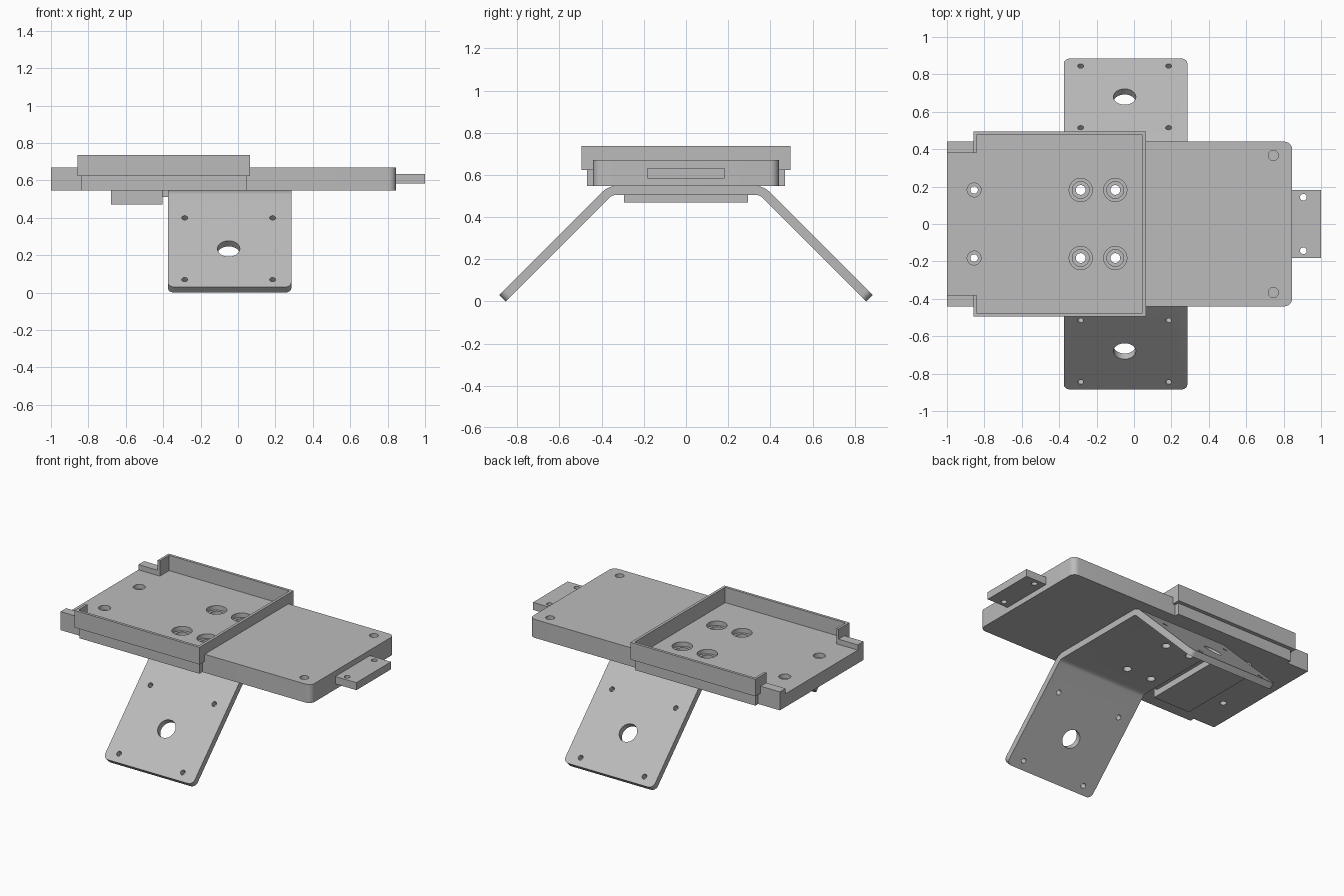
import bpy, bmesh, math
from mathutils import Matrix, Vector

cube = bpy.data.objects.get("Cube")
if cube:
    bpy.data.objects.remove(cube)

grey = bpy.data.materials.new("satin grey")
grey.use_nodes = True
COLOUR = (0.5, 0.5, 0.5, 1)
grey.diffuse_color = COLOUR
grey.node_tree.nodes["Principled BSDF"].inputs["Base Color"].default_value = COLOUR

BASE, TOP, FLOOR, RIM = 0.547, 0.67, 0.635, 0.737


def finish(name, bm):
    bmesh.ops.recalc_face_normals(bm, faces=bm.faces)
    mesh = bpy.data.meshes.new(name)
    bm.to_mesh(mesh)
    bm.free()
    mesh.materials.append(grey)
    obj = bpy.data.objects.new(name, mesh)
    bpy.context.collection.objects.link(obj)
    return obj


def box(name, x, y, z, rounded=None, radius=0.04):
    """Box from ranges; 'rounded' picks the vertical edges to round."""
    bm = bmesh.new()
    bmesh.ops.create_cube(bm, size=1)
    for v in bm.verts:
        v.co = [r[0] if c < 0 else r[1] for c, r in zip(v.co, (x, y, z))]
    if rounded:
        edges = [e for e in bm.edges
                 if abs(e.verts[0].co.z - e.verts[1].co.z) > 1e-4
                 and rounded(e.verts[0].co)]
        bmesh.ops.bevel(bm, geom=edges, offset=radius, segments=6,
                        profile=0.5, affect='EDGES')
    return finish(name, bm)


def drill(centre, radius, depth, axis=(0, 0, 1)):
    """Cylinder cutter centred on a point."""
    bm = bmesh.new()
    turn = Vector((0, 0, 1)).rotation_difference(Vector(axis)).to_matrix().to_4x4()
    bmesh.ops.create_cone(bm, cap_ends=True, segments=32, radius1=radius,
                          radius2=radius, depth=depth,
                          matrix=Matrix.Translation(centre) @ turn)
    return finish("cutter", bm)


def combine(target, tools, operation):
    """Apply booleans and discard the tools."""
    for tool in tools:
        mod = target.modifiers.new("bool", 'BOOLEAN')
        mod.operation, mod.solver, mod.object = operation, 'EXACT', tool
    graph = bpy.context.evaluated_depsgraph_get()
    mesh = bpy.data.meshes.new_from_object(target.evaluated_get(graph))
    target.modifiers.clear()
    target.data = mesh
    for tool in tools:
        bpy.data.objects.remove(tool)


# Main body: long slab, wider tray ledge and rim block
body = box("body", (-1, 0.845), (-0.44, 0.44), (BASE, TOP), lambda c: c.x > 0)
combine(body, [
    box("ledge", (-0.84, 0.045), (-0.47, 0.47), (BASE, 0.63)),
    box("rim", (-0.858, 0.063), (-0.495, 0.495), (0.623, RIM)),
], 'UNION')

# Tray pocket, open toward the narrow end between two corner tabs
cuts = [box("cutter", (-0.842, 0.045), (-0.477, 0.477), (FLOOR, 1)),
        box("cutter", (-1.1, -0.8), (-0.38, 0.38), (FLOOR, 1))]
for y in (-0.182, 0.182):
    for x in (-0.285, -0.1):
        cuts += [drill((x, y, FLOOR), 0.062, 0.06), drill((x, y, 0.6), 0.045, 0.3)]
    cuts += [drill((-0.855, y, FLOOR), 0.037, 0.06), drill((-0.855, y, 0.6), 0.02, 0.4)]
for y in (-0.366, 0.366):
    cuts += [drill((0.745, y, TOP), 0.027, 0.1)]
combine(body, cuts, 'DIFFERENCE')

# Thin tongue with two holes at the far end
tongue = box("end_tongue", (0.83, 1), (-0.182, 0.182), (0.583, 0.633))
combine(tongue, [drill((0.905, y, 0.6), 0.018, 0.2) for y in (-0.143, 0.143)],
        'DIFFERENCE')

# Block below the tray with a thin link to the bracket
lower_block = box("lower_block", (-0.68, -0.405), (-0.295, 0.295), (0.47, BASE))
link = box("block_link", (-0.41, -0.37), (-0.265, 0.265), (0.512, BASE))

# Bent bracket: one half profile, mirrored, extruded across x
THICK, BEND, MID = 0.0424, 0.09, (0.331, 0.457)


def bend_arc(radius):
    steps = [math.radians(90 - 45 * i / 6) for i in range(7)]
    return [(MID[0] + radius * math.cos(a), MID[1] + radius * math.sin(a)) for a in steps]


outer = bend_arc(BEND) + [(0.885, 0.03)]
inner = bend_arc(BEND - THICK) + [(0.855, 0)]
mirror = lambda pts: [(-y, z) for y, z in pts]
profile = outer + inner[::-1] + mirror(inner) + mirror(outer)[::-1]
bm = bmesh.new()
face = bm.faces.new([bm.verts.new((-0.375, y, z)) for y, z in profile])
grown = bmesh.ops.extrude_face_region(bm, geom=[face])
bmesh.ops.translate(bm, vec=(0.66, 0, 0),
                    verts=[g for g in grown["geom"] if isinstance(g, bmesh.types.BMVert)])
tips = [e for e in bm.edges if e.calc_length() < 0.05
        and all(abs(v.co.y) > 0.8 for v in e.verts)]
bmesh.ops.bevel(bm, geom=tips, offset=0.035, segments=6, profile=0.5, affect='EDGES')
bracket = finish("leg_bracket", bm)

# Holes through both legs and the flat top of the bracket
cuts = []
for s in (-1, 1):
    axis = (0, s, 1)
    cuts.append(drill((-0.05, s * 0.68, 0.235), 0.06, 0.15, axis))
    for x in (-0.285, 0.185):
        for y in (0.515, 0.845):
            cuts.append(drill((x, s * y, 0.915 - y), 0.016, 0.15, axis))
    for x in (-0.285, -0.1):
        cuts.append(drill((x, s * 0.182, 0.52), 0.026, 0.2))
combine(bracket, cuts, 'DIFFERENCE')

# Smooth rounded surfaces, keep edges sharp
for obj in (body, tongue, lower_block, link, bracket):
    bpy.ops.object.select_all(action='DESELECT')
    obj.select_set(True)
    bpy.context.view_layer.objects.active = obj
    bpy.ops.object.shade_smooth_by_angle(angle=math.radians(30))
